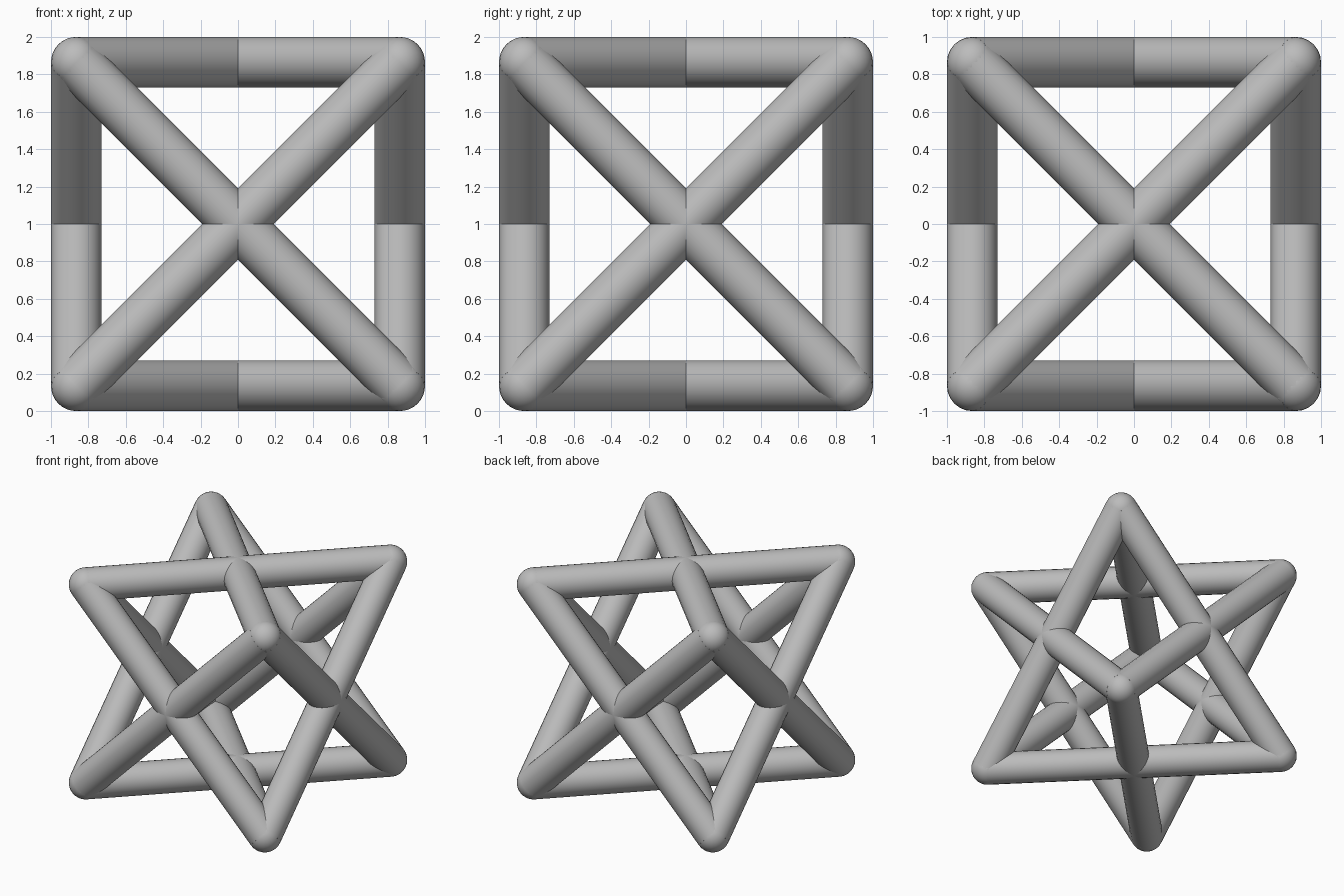
import bpy
import math
from itertools import combinations, product
from mathutils import Vector

cube = bpy.data.objects.get("Cube")
if cube:
    bpy.data.objects.remove(cube, do_unlink=True)

RADIUS = 0.135
REACH = 1 - RADIUS
CENTRE = Vector((0, 0, 1))

grey = bpy.data.materials.new("plain grey")
grey.use_nodes = True
colour = (0.5, 0.5, 0.5, 1)
grey.diffuse_color = colour
grey.node_tree.nodes["Principled BSDF"].inputs["Base Color"].default_value = colour


def finish(name):
    ob = bpy.context.object
    ob.name = name
    ob.data.materials.append(grey)
    bpy.ops.object.shade_smooth_by_angle(angle=math.radians(35))


def rod(name, a, b):
    d = b - a
    bpy.ops.mesh.primitive_cylinder_add(
        vertices=24, radius=RADIUS, depth=d.length, location=(a + b) / 2,
        rotation=d.to_track_quat("Z", "Y").to_euler())
    finish(name)


def joint(name, p):
    bpy.ops.mesh.primitive_uv_sphere_add(
        segments=24, ring_count=16, radius=RADIUS, location=p)
    finish(name)


# Two interlocking tetrahedra, each on alternate corners of a cube
for label, parity in (("upright", 1), ("inverted", -1)):
    corners = [CENTRE + REACH * Vector(s)
               for s in product((-1, 1), repeat=3) if s[0] * s[1] * s[2] == parity]
    for i, p in enumerate(corners):
        joint(f"{label}_corner_joint_{i + 1}", p)
    for i, (a, b) in enumerate(combinations(corners, 2)):
        rod(f"{label}_edge_rod_{i + 1}", a, b)
